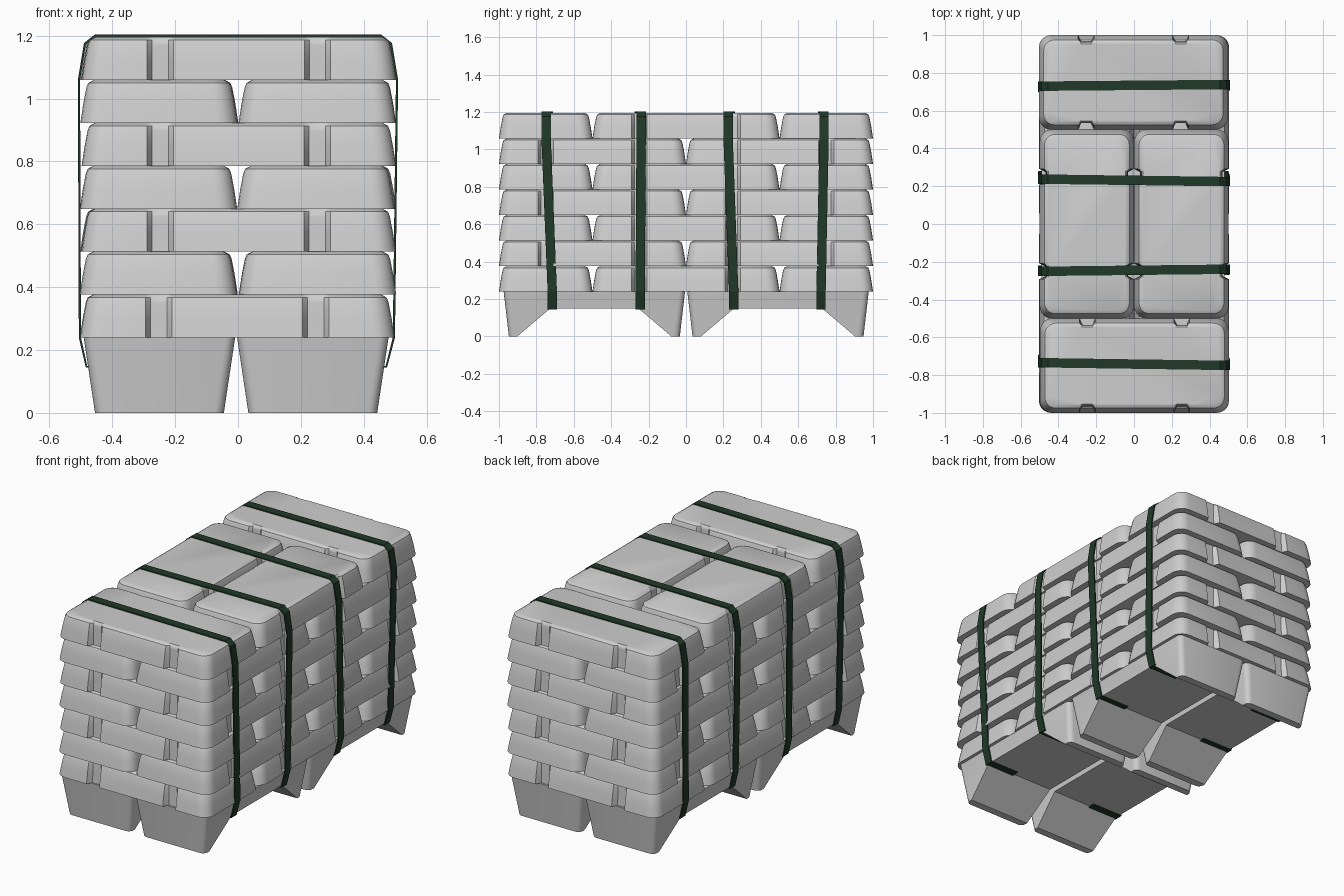
import bpy, bmesh, math, random

if "Cube" in bpy.data.objects:
    bpy.data.objects.remove(bpy.data.objects["Cube"])
random.seed(4)

def material(name, rgb):
    m = bpy.data.materials.new(name)
    m.diffuse_color = (*rgb, 1)
    m.use_nodes = True
    m.node_tree.nodes["Principled BSDF"].inputs["Base Color"].default_value = m.diffuse_color
    return m

metal = material("pale grey metal", (0.62, 0.62, 0.62))
green = material("dark green strap", (0.014, 0.04, 0.022))

def mesh_from(name, verts, faces, mat):
    me = bpy.data.meshes.new(name)
    me.from_pydata(verts, [], faces)
    bm = bmesh.new()
    bm.from_mesh(me)
    bmesh.ops.recalc_face_normals(bm, faces=bm.faces)
    bm.to_mesh(me)
    bm.free()
    me.materials.append(mat)
    return me

def place(name, me, loc=(0, 0, 0), rot=0, smooth=True):
    ob = bpy.data.objects.new(name, me)
    bpy.context.collection.objects.link(ob)
    ob.location = loc
    ob.rotation_euler[2] = rot
    if smooth:
        bpy.ops.object.select_all(action='DESELECT')
        ob.select_set(True)
        bpy.context.view_layer.objects.active = ob
        bpy.ops.object.shade_smooth_by_angle(angle=math.radians(35))
    return ob

# Outline of an ingot lying along x: rounded corners, two notches per long side
HX, HY = 0.5, 0.25
def outline(inset, depth, z):
    hx, hy = HX - inset, HY - inset
    r = 0.065 - inset * 0.3
    pts = []
    def corner(sx, sy, a0):
        for i in range(6):
            a = a0 + math.pi / 2 * i / 5
            pts.append((sx * (hx - r) + r * math.cos(a), sy * (hy - r) + r * math.sin(a), z))
    def notches(s):
        for c in (-0.25, 0.25):
            for dx, k in ((-0.042, 0), (-0.026, 1), (0.026, 1), (0.042, 0)):
                pts.append((-s * (c + dx), s * (hy - depth * k), z))
    corner(1, 1, 0)
    notches(1)
    corner(-1, 1, math.pi / 2)
    corner(-1, -1, math.pi)
    notches(-1)
    corner(1, -1, math.pi * 1.5)
    return pts

# Ingot: tapered body with a softly rounded top rim
H = 0.1365
rings = [(0, 0.034, 0), (0.009, 0.028, 0.06), (0.019, 0.018, 0.112),
         (0.025, 0.014, 0.127), (0.042, 0.004, H)]
verts, faces = [], []
for ring in rings:
    verts += outline(*ring)
n = len(verts) // len(rings)
for k in range(len(rings) - 1):
    for i in range(n):
        j = (i + 1) % n
        faces.append((k * n + i, k * n + j, (k + 1) * n + j, (k + 1) * n + i))
faces += [tuple(range(n))[::-1], tuple(range(len(verts) - n, len(verts)))]
ingot = mesh_from("ingot", verts, faces, metal)

# Seven alternating layers above the footed base
for layer in range(7):
    z = 0.24 + layer * H
    if layer % 2 == 0:
        spots = [(0, -0.75, 0), (0, 0.75, 0), (-0.25, 0, 1), (0.25, 0, 1)]
    else:
        spots = [(x, y, 1) for x in (-0.25, 0.25) for y in (-0.5, 0.5)]
    for x, y, turned in spots:
        j = random.uniform(-0.004, 0.004)
        place("ingot", ingot, (x + j, y, z), math.pi / 2 if turned else 0)

# Footed base ingot: arched side profile, narrowing downwards
profile = [(-0.485, 0.24), (-0.457, 0), (-0.412, 0), (-0.235, 0.15),
           (0.235, 0.15), (0.412, 0), (0.457, 0), (0.485, 0.24)]
m = len(profile)
verts = [(s * (0.205 + 0.036 * z / 0.24), y, z) for s in (-1, 1) for y, z in profile]
faces = [(i, (i + 1) % m, m + (i + 1) % m, m + i) for i in range(m)]
faces += [tuple(range(m)), tuple(range(m, 2 * m))]
base = mesh_from("footed_base", verts, faces, metal)
bm = bmesh.new()
bm.from_mesh(base)
ends = [e for e in bm.edges
        if all(abs(v.co.y) > 0.45 for v in e.verts)
        and abs(e.verts[0].co.z - e.verts[1].co.z) > 0.2]
bmesh.ops.bevel(bm, geom=ends, offset=0.03, segments=4, profile=0.5, affect='EDGES')
bm.to_mesh(base)
bm.free()
for x in (-0.25, 0.238):
    for y in (-0.49, 0.492):
        place("footed_base", base, (x, y, 0))

# Straps: slightly skewed ribbons over the stack, ends tucked under the base
def strap(top_left, top_right, bottom):
    path = [(-0.28, bottom, 0.147), (-0.482, bottom, 0.147), (-0.503, bottom, 0.24),
            (-0.506, top_left, 1.06), (-0.487, top_left, 1.175), (-0.455, top_left, 1.2),
            (0.455, top_right, 1.2), (0.487, top_right, 1.175), (0.506, top_right, 1.06),
            (0.496, bottom, 0.24), (0.472, bottom, 0.147), (0.28, bottom, 0.147)]
    vs = [(x, y + s * 0.025, z) for x, y, z in path for s in (-1, 1)]
    fs = [(2 * i, 2 * i + 1, 2 * i + 3, 2 * i + 2) for i in range(len(path) - 1)]
    ob = place("strap", mesh_from("strap", vs, fs, green), smooth=False)
    mod = ob.modifiers.new("thickness", 'SOLIDIFY')
    mod.thickness = 0.007
    mod.offset = 0

for tl, tr, b in ((-0.735, -0.748, -0.715), (-0.25, -0.24, -0.245),
                  (0.237, 0.225, 0.255), (0.73, 0.738, 0.722)):
    strap(tl, tr, b)
